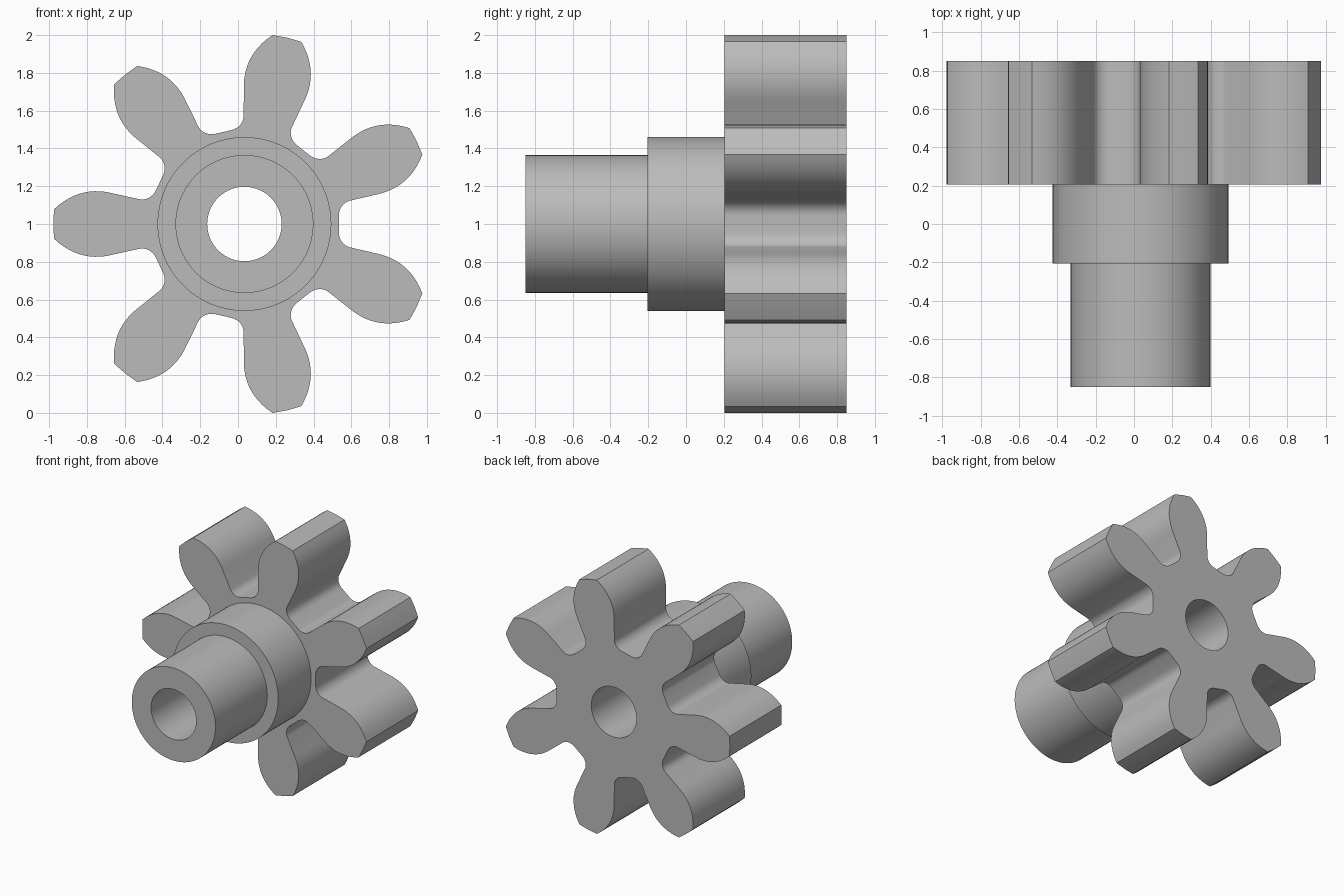
import bpy, bmesh, math
from mathutils import Vector
from mathutils.geometry import interpolate_bezier

cube = bpy.data.objects.get("Cube")
if cube:
    bpy.data.objects.remove(cube, do_unlink=True)

TEETH = 7
SEGMENTS = 96
CENTRE_X, CENTRE_Z = 0.034, 1.0
FRONT, STEP, GEAR_FRONT, BACK = -0.85, -0.205, 0.205, 0.85
BORE, SHAFT, COLLAR = 0.197, 0.365, 0.46

steel = bpy.data.materials.new("steel_grey")
steel.use_nodes = True
colour = (0.5, 0.5, 0.5, 1)
steel.diffuse_color = colour
steel.node_tree.nodes["Principled BSDF"].inputs["Base Color"].default_value = colour

bm = bmesh.new()


def bezier(points, count):
    return interpolate_bezier(*[Vector(p) for p in points], count)


def tooth_profile():
    """One tooth along +u: root fillet, straight flank, rounded side, tip, then mirrored."""
    fillet = bezier([(0.470, 0.176), (0.485, 0.1445), (0.522, 0.1235), (0.556, 0.131)], 9)
    side = bezier([(0.70, 0.163), (0.79, 0.185), (0.90, 0.18), (1.008, 0.078)], 13)
    half = [(p[0], p[1]) for p in fillet + side]
    lower = [(u, -w) for u, w in half]
    return lower + [(1.012, 0)] + half[::-1]


def loop(points, y):
    return [bm.verts.new((CENTRE_X + a, y, CENTRE_Z + b)) for a, b in points]


def circle(radius, y):
    angles = [2 * math.pi * i / SEGMENTS for i in range(SEGMENTS)]
    return loop([(radius * math.cos(t), radius * math.sin(t)) for t in angles], y)


def wall(a, b):
    for i in range(len(a)):
        j = (i + 1) % len(a)
        bm.faces.new((a[i], a[j], b[j], b[i]))


def cap(outer, inner):
    """Flat face between a toothed outline and a round hole."""
    edges = []
    for ring in (outer, inner):
        for i in range(len(ring)):
            pair = (ring[i - 1], ring[i])
            edges.append(bm.edges.get(pair) or bm.edges.new(pair))
    bmesh.ops.triangle_fill(bm, use_beauty=True, edges=edges)


# Stepped shaft and through bore
bore_front, bore_back = circle(BORE, FRONT), circle(BORE, BACK)
collar_back = circle(COLLAR, GEAR_FRONT)
rings = [bore_back, bore_front, circle(SHAFT, FRONT), circle(SHAFT, STEP),
         circle(COLLAR, STEP), collar_back]
for a, b in zip(rings, rings[1:]):
    wall(a, b)

# Toothed wheel
outline = []
for i in range(TEETH):
    t = math.pi + 2 * math.pi * i / TEETH
    outline += [(u * math.cos(t) - w * math.sin(t), u * math.sin(t) + w * math.cos(t))
                for u, w in tooth_profile()]
wheel_front, wheel_back = loop(outline, GEAR_FRONT), loop(outline, BACK)
wall(wheel_front, wheel_back)
cap(wheel_front, collar_back)
cap(wheel_back, bore_back)

bmesh.ops.recalc_face_normals(bm, faces=bm.faces)
mesh = bpy.data.meshes.new("pinion_gear")
bm.to_mesh(mesh)
bm.free()
mesh.materials.append(steel)
gear = bpy.data.objects.new("pinion_gear", mesh)
bpy.context.collection.objects.link(gear)

# Smooth curved walls, crisp rims and tooth tips
bpy.ops.object.select_all(action="DESELECT")
gear.select_set(True)
bpy.context.view_layer.objects.active = gear
bpy.ops.object.shade_smooth_by_angle(angle=math.radians(25))
